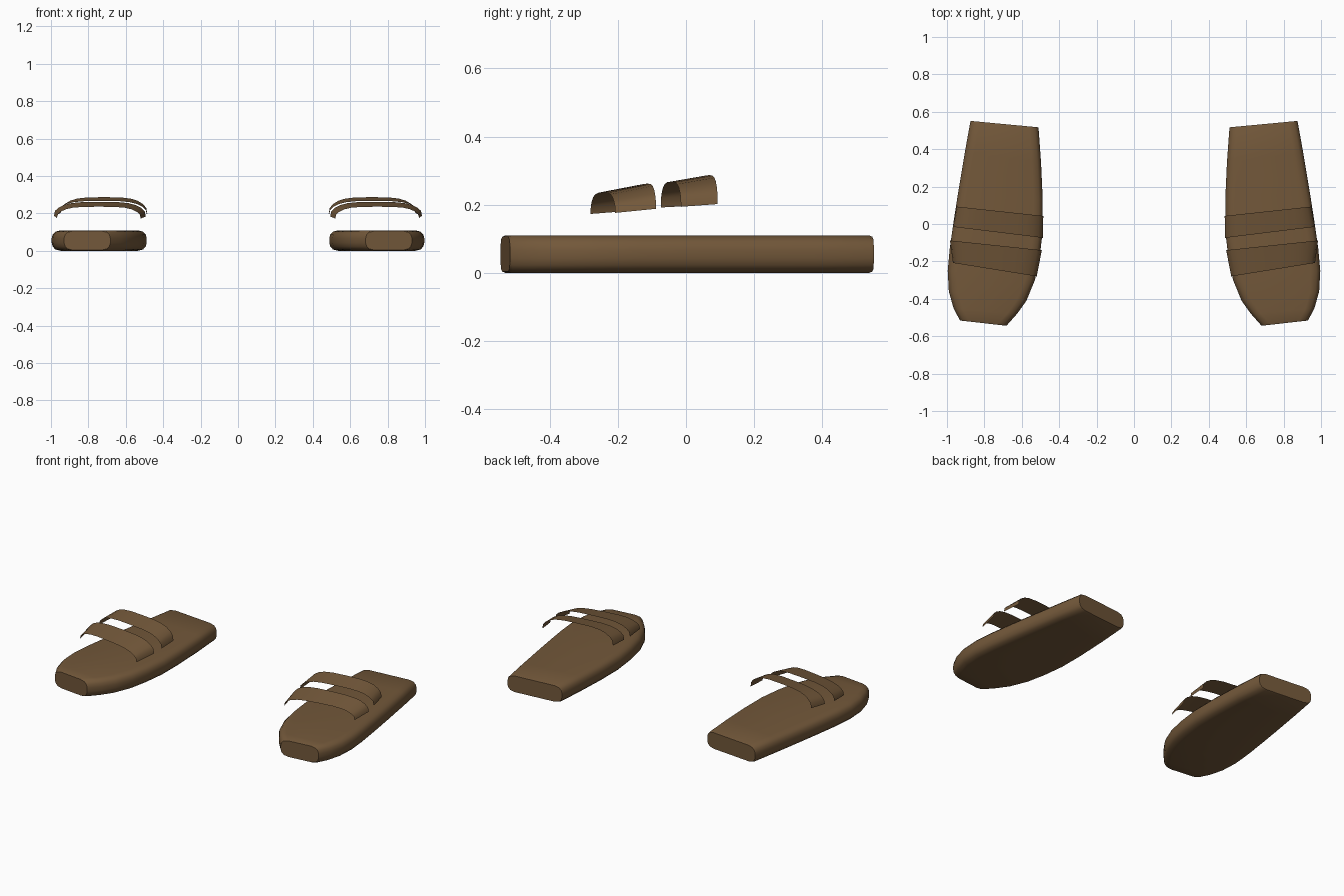
import bpy, bmesh, math
from mathutils import Vector

if "Cube" in bpy.data.objects:
    bpy.data.objects.remove(bpy.data.objects["Cube"])

brown = bpy.data.materials.new("brown leather")
brown.diffuse_color = (0.17, 0.097, 0.042, 1)
brown.use_nodes = True
brown.node_tree.nodes["Principled BSDF"].inputs["Base Color"].default_value = brown.diffuse_color


def loft(name, rings, closed):
    """Skin a row of point rings, then mirror it to make the pair."""
    bm = bmesh.new()
    rows = [[bm.verts.new(p) for p in ring] for ring in rings]
    n = len(rows[0])
    for a, b in zip(rows, rows[1:]):
        for i in range(n if closed else n - 1):
            j = (i + 1) % n
            bm.faces.new((a[i], a[j], b[j], b[i]))
    if closed:
        bm.faces.new(rows[0])
        bm.faces.new(rows[-1])
    bmesh.ops.recalc_face_normals(bm, faces=bm.faces)
    if not closed and sum(f.normal.z for f in bm.faces) < 0:
        bmesh.ops.reverse_faces(bm, faces=bm.faces)
    mesh = bpy.data.meshes.new(name)
    bm.to_mesh(mesh)
    bm.free()
    mesh.materials.append(brown)
    ob = bpy.data.objects.new(name, mesh)
    bpy.context.collection.objects.link(ob)
    bpy.ops.object.select_all(action='DESELECT')
    ob.select_set(True)
    bpy.context.view_layer.objects.active = ob
    bpy.ops.object.shade_smooth_by_angle(angle=math.radians(50))
    ob.modifiers.new("pair", 'MIRROR')


# Sole: inner and outer edge points from heel to toe, with end rounding
stations = [
    (.512, .517, .873, .551, .93), (.510, .508, .876, .541, 1),
    (.497, .33, .905, .38, 1), (.488, .13, .940, .17, 1),
    (.488, -.04, .965, .01, 1), (.505, -.18, .985, -.13, 1),
    (.530, -.30, .996, -.25, 1), (.575, -.41, .990, -.36, 1),
    (.625, -.48, .965, -.45, 1), (.674, -.535, .935, -.507, 1),
    (.682, -.544, .930, -.516, .93)]
# Rounded side profile: inset and height
side = [(.05, 0), (.02, .007), (.005, .023), (0, .043),
        (0, .067), (.005, .087), (.02, .103), (.05, .11)]
rings = []
for xl, yl, xr, yr, s in stations:
    inner, outer = Vector((xl, yl, 0)), Vector((xr, yr, 0))
    across = (outer - inner).normalized()
    up = [Vector((0, 0, .055 + (z - .055) * s)) for _, z in side]
    left = [inner + across * d + u for (d, _), u in zip(side, up)]
    right = [outer - across * d + u for (d, _), u in zip(side, up)]
    rings.append(left + right[::-1])
loft("sole", rings, True)

# Straps: arched sheet between a front and a back edge
half = [(0, 0), (.012, .35), (.05, .58), (.11, .78), (.19, .91), (.31, .985)]
arch = half + [(.5, 1)] + [(1 - t, h) for t, h in half[::-1]]


def edge(inner, outer, top):
    a, b = Vector(inner), Vector(outer)
    pts = []
    for t, h in arch:
        p = a.lerp(b, t)
        p.z += (top - p.z) * h
        pts.append(p)
    return pts


loft("front_strap", [
    edge((.52, -.28, .173), (.968, -.208, .176), .236),
    edge((.493, -.14, .184), (.984, -.088, .188), .262)], False)
loft("back_strap", [
    edge((.487, -.074, .192), (.968, -.015, .194), .267),
    edge((.485, .043, .198), (.948, .093, .202), .287)], False)
